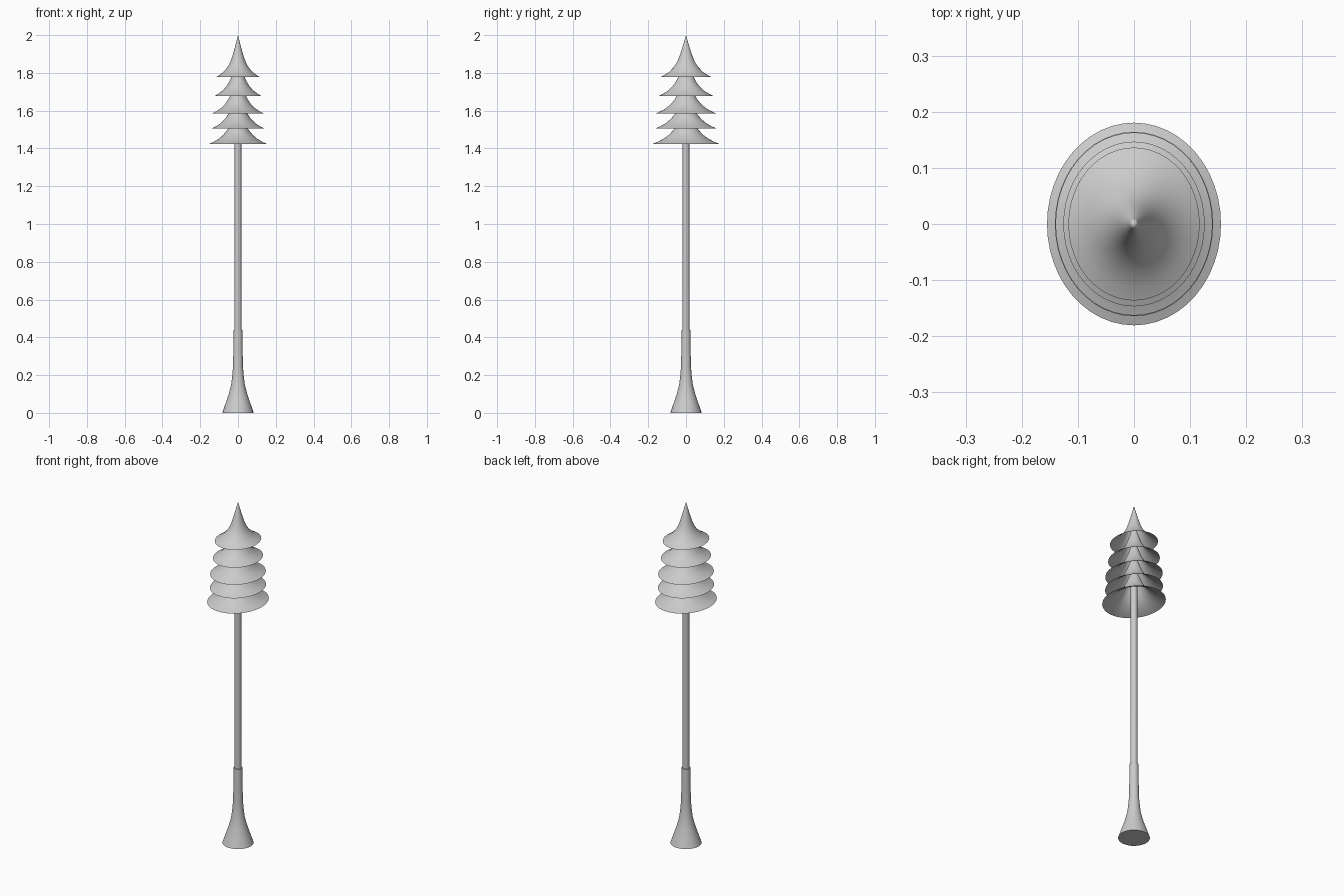
import bpy, math

if "Cube" in bpy.data.objects:
    bpy.data.objects.remove(bpy.data.objects["Cube"])

SEG = 48

def lathe(name, profile, ratio=1.0, cap=False, z0=0.0):
    """Revolve (radius, z) points about z; ratio stretches the y radius."""
    verts, faces, rings = [], [], []
    for r, z in profile:
        if r == 0:
            rings.append([len(verts)] * SEG)
            verts.append((0, 0, z + z0))
        else:
            rings.append([len(verts) + i for i in range(SEG)])
            verts += [(r * math.cos(2 * math.pi * i / SEG),
                       r * ratio * math.sin(2 * math.pi * i / SEG), z + z0)
                      for i in range(SEG)]
    for a, b in zip(rings, rings[1:]):
        for i in range(SEG):
            j = (i + 1) % SEG
            f = [a[i], a[j], b[j], b[i]]
            faces.append(list(dict.fromkeys(f)))
    if cap:
        faces.append(rings[0][::-1])
    mesh = bpy.data.meshes.new(name)
    mesh.from_pydata(verts, [], faces)
    ob = bpy.data.objects.new(name, mesh)
    bpy.context.collection.objects.link(ob)
    bpy.ops.object.select_all(action='DESELECT')
    ob.select_set(True)
    bpy.context.view_layer.objects.active = ob
    bpy.ops.object.shade_smooth_by_angle(angle=math.radians(35))
    return ob

# flared trunk foot and slim trunk
lathe("trunk_base", [(.083, 0), (.066, .05), (.049, .1), (.036, .15), (.030, .2),
                     (.026, .25), (.0245, .34), (.0235, .44), (.018, .44)], cap=True)
lathe("trunk", [(.0185, .3), (.018, 1.0), (.0175, 1.52)])

# foliage tiers: open oval skirts sharing one flared profile
flare = [(1, 0), (.83, .012), (.65, .029), (.49, .051), (.37, .075),
         (.285, .1), (.22, .125), (.135, .16), (.07, .19), (0, .223)]
tiers = [(1.423, .155), (1.505, .141), (1.584, .140), (1.677, .126), (1.777, .117)]
for n, (z, radius) in enumerate(tiers, 1):
    lathe(f"foliage_tier_{n}", [(f * radius, h) for f, h in flare], ratio=1.165, z0=z)
